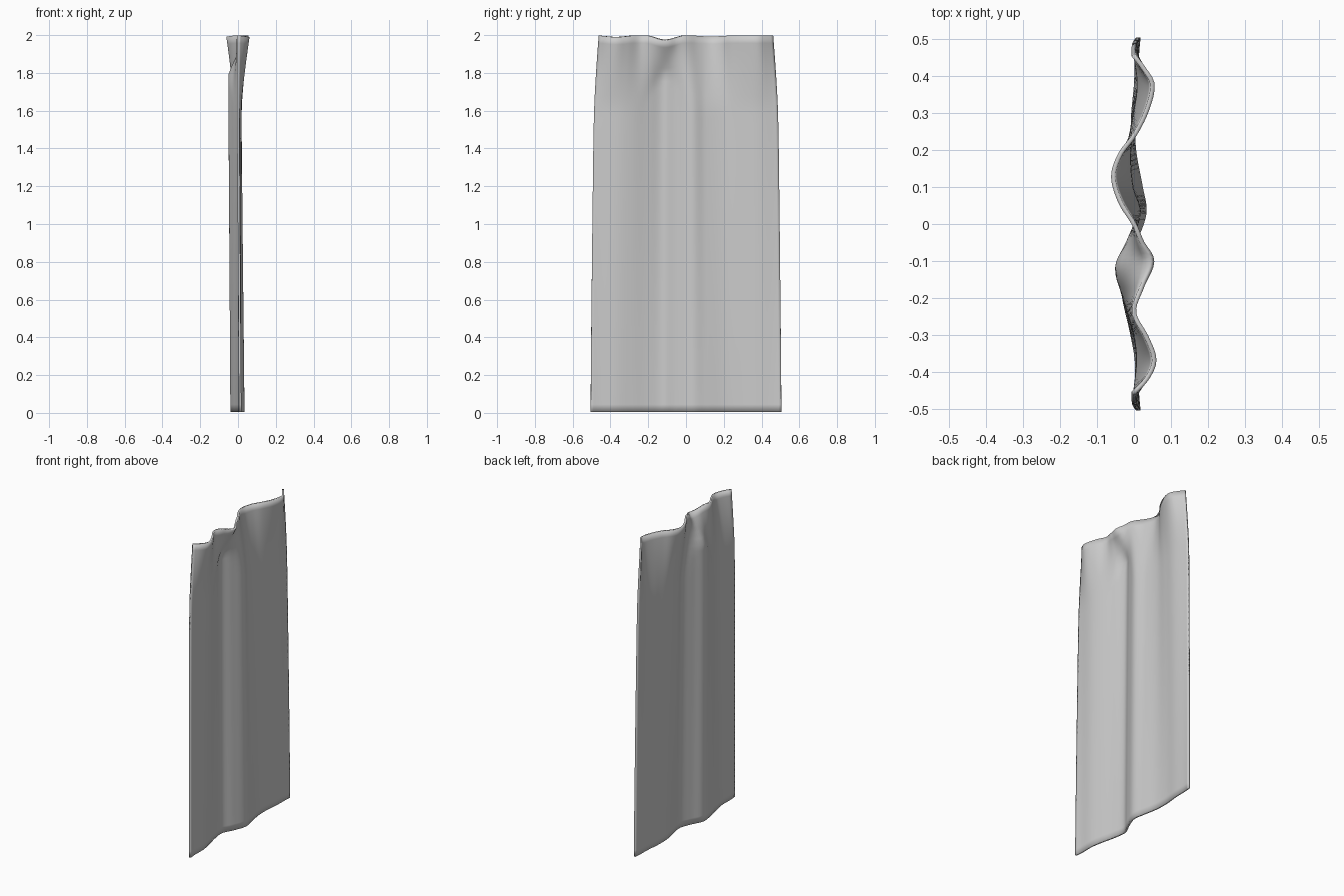
import bpy, bmesh

if "Cube" in bpy.data.objects:
    bpy.data.objects.remove(bpy.data.objects["Cube"])

# Horizontal fold profiles: (position across the panel at that height, depth x)
HEM = [(-.505, .012), (-.46, .008), (-.37, .008), (-.29, -.006), (-.2, -.026), (-.12, -.033),
       (-.05, 0), (.03, .028), (.1, .018), (.2, 0), (.29, -.002), (.38, .006), (.46, .008), (.505, .012)]
MID = [(-.49, 0), (-.37, .012), (-.29, .002), (-.2, -.025), (-.12, -.045), (-.05, -.015),
       (.03, .012), (.1, -.008), (.2, -.014), (.29, .002), (.38, .014), (.49, 0)]
TOP = [(-.46, -.002), (-.42, .035), (-.37, .055), (-.31, .035), (-.24, 0), (-.17, .022),
       (-.1, .05), (-.05, .022), (0, 0), (.06, -.037), (.13, -.056), (.19, -.037), (.24, 0),
       (.31, .035), (.38, .05), (.42, .028), (.46, -.002)]
WIDTH = [(0, .505), (.6, .5), (1.2, .493), (1.6, .486), (1.8, .474), (2, .458)]


def curve(points, t):
    """Smooth Hermite interpolation through sorted points."""
    n = len(points)
    t = min(max(t, points[0][0]), points[-1][0])
    i = next(k for k in range(n - 1) if t <= points[k + 1][0] or k == n - 2)

    def slope(k):
        a, b = points[max(k - 1, 0)], points[min(k + 1, n - 1)]
        return (b[1] - a[1]) / (b[0] - a[0])

    (x0, y0), (x1, y1) = points[i], points[i + 1]
    h = x1 - x0
    s = (t - x0) / h
    return ((2*s**3 - 3*s**2 + 1) * y0 + (s**3 - 2*s**2 + s) * h * slope(i)
            + (3*s**2 - 2*s**3) * y1 + (s**3 - s**2) * h * slope(i + 1))


def bump(v, centre, radius):
    d = min(abs(v - centre) / radius, 1)
    return (1 - d * d) ** 2


def cloth_point(u, v):
    """u runs -1..1 across, v runs 0..1 up."""
    z = .005 + 1.993 * v
    half = curve(WIDTH, z)
    y = u * half
    low = min(z / 1.65, 1)
    # the central pinch flips over only near the top
    pinch = bump(y, -.1, .16)
    start = 1.62 + .18 * pinch
    w = max(0, (z - start) / (1.998 - start)) ** 1.2
    hem = curve(HEM, u * .505)
    mid = curve(MID, u * .49)
    x = hem * (1 - low) + mid * low
    x = x * (1 - w) + curve(TOP, u * .46) * w
    drop = .024 * bump(y, -.11, .1) + .008 * bump(y, -.37, .1) + .006 * bump(y, .13, .12)
    fade = max(0, (z - 1.7) / .3)
    return x, y, z - drop * fade


# Hanging cloth panel
COLS, ROWS = 72, 50
bm = bmesh.new()
grid = [[bm.verts.new(cloth_point(2 * i / COLS - 1, j / ROWS)) for i in range(COLS + 1)]
        for j in range(ROWS + 1)]
for j in range(ROWS):
    for i in range(COLS):
        bm.faces.new((grid[j][i], grid[j][i + 1], grid[j + 1][i + 1], grid[j + 1][i]))
for f in bm.faces:
    f.smooth = True
mesh = bpy.data.meshes.new("curtain_panel")
bm.to_mesh(mesh)
bm.free()
curtain = bpy.data.objects.new("curtain_panel", mesh)
bpy.context.collection.objects.link(curtain)

# Fabric thickness
solid = curtain.modifiers.new("thickness", 'SOLIDIFY')
solid.thickness = .012
solid.offset = 0
